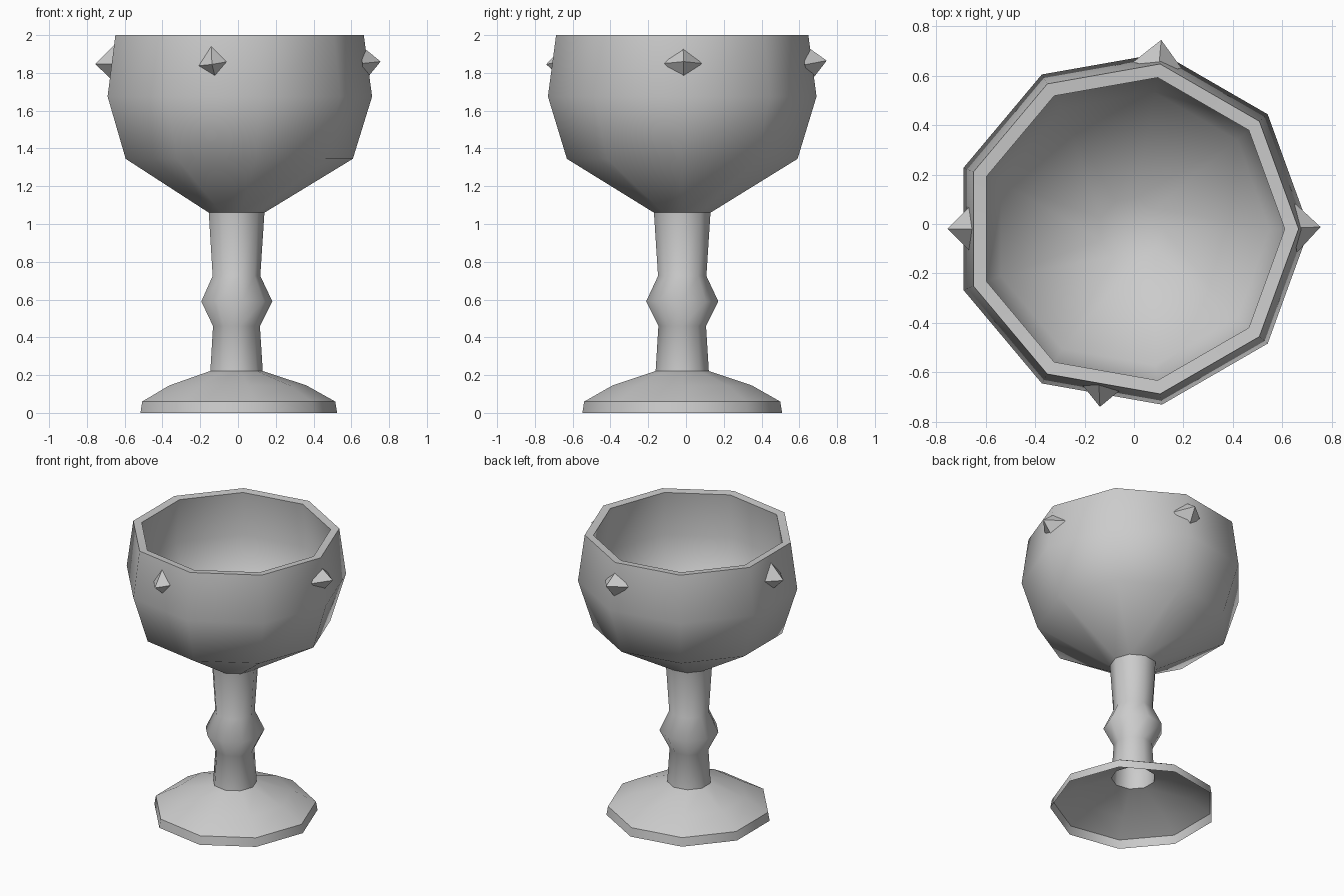
import bpy, math
from mathutils import Vector, Quaternion

if "Cube" in bpy.data.objects:
    bpy.data.objects.remove(bpy.data.objects["Cube"])

CX, CY, SIDES = -0.012, -0.02, 9


def make_object(name, verts, faces):
    mesh = bpy.data.meshes.new(name)
    mesh.from_pydata(verts, [], faces)
    mesh.update()
    obj = bpy.data.objects.new(name, mesh)
    bpy.context.collection.objects.link(obj)
    return obj


def lathe(name, profile, close_end=False):
    """Nine-sided revolve of (radius, z) points, with smooth sides."""
    verts, faces = [], []
    for r, z in profile:
        for i in range(SIDES):
            a = math.tau * i / SIDES
            verts.append((CX + r * math.cos(a), CY + r * math.sin(a), z))
    for k in range(len(profile) - 1):
        for i in range(SIDES):
            j = (i + 1) % SIDES
            a, b = k * SIDES, (k + 1) * SIDES
            faces.append((a + i, a + j, b + j, b + i))
    if close_end:
        a = (len(profile) - 1) * SIDES
        faces.append(tuple(a + i for i in range(SIDES)))
    obj = make_object(name, verts, faces)
    bpy.ops.object.select_all(action='DESELECT')
    bpy.context.view_layer.objects.active = obj
    obj.select_set(True)
    bpy.ops.object.shade_smooth_by_angle(angle=math.radians(50))
    return obj


def stud(name, tip, base, roll, size=0.1):
    """Four-sided pyramid pointing from base centre to tip."""
    tip, base = Vector(tip), Vector(base)
    axis = (tip - base).normalized()
    side = Vector((0, 0, 1)).cross(axis).normalized()
    up = axis.cross(side)
    spin = Quaternion(axis, math.radians(roll))
    corners = [base + spin @ (d * size) for d in (side, up, -side, -up)]
    make_object(name, corners + [tip],
                [(0, 1, 4), (1, 2, 4), (2, 3, 4), (3, 0, 4), (3, 2, 1, 0)])


# hollow foot, open underneath
lathe("foot", [(0.537, 0), (0.527, 0.06), (0.375, 0.145), (0.143, 0.222)])

# stem with a central knop
lathe("stem", [(0.143, 0.222), (0.128, 0.46), (0.194, 0.59),
               (0.13, 0.725), (0.152, 1.06)])

# bowl: outer wall, rim, inner wall and floor
lathe("bowl", [(0.152, 1.06), (0.62, 1.345), (0.722, 1.675), (0.678, 2.0),
               (0.622, 1.995), (0.655, 1.68), (0.56, 1.385), (0.13, 1.12)],
      close_end=True)

# four studs around the bowl
stud("stud_right", (0.755, -0.012, 1.86), (0.655, -0.016, 1.85), 0)
stud("stud_back", (0.11, 0.745, 1.865), (0.095, 0.642, 1.85), 4)
stud("stud_left", (-0.755, -0.02, 1.847), (-0.655, -0.02, 1.848), 0)
stud("stud_front", (-0.138, -0.74, 1.845), (-0.128, -0.64, 1.85), 8)
